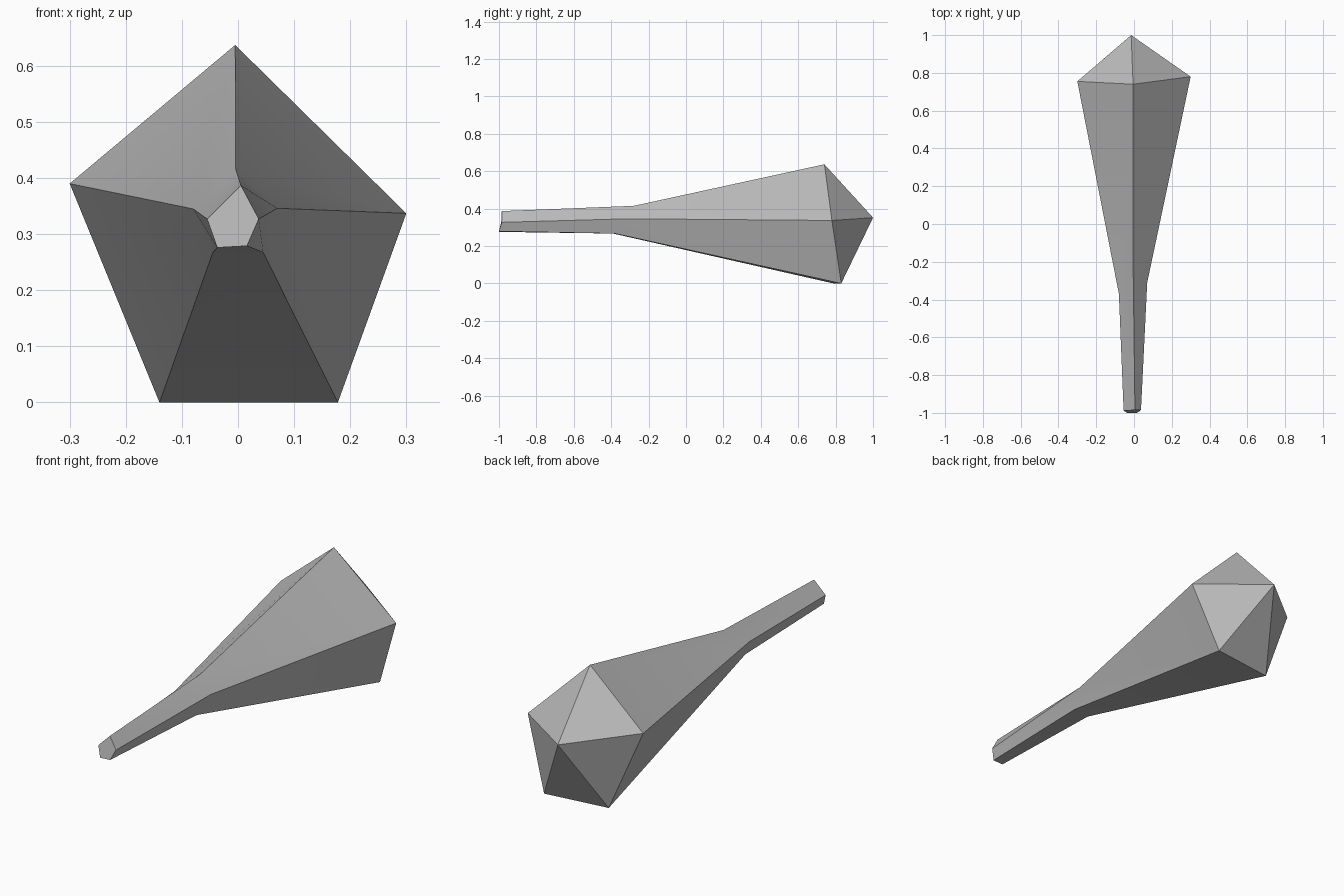
import bpy
import bmesh
import math

cube = bpy.data.objects.get("Cube")
if cube:
    bpy.data.objects.remove(cube, do_unlink=True)

# Plain grey for the whole club
grey = bpy.data.materials.new("plain grey")
grey.use_nodes = True
colour = (0.5, 0.5, 0.5, 1)
grey.diffuse_color = colour
grey.node_tree.nodes["Principled BSDF"].inputs["Base Color"].default_value = colour

# Uneven five-sided cross-sections: top, left, lower left, lower right, right
tip = [(0.005, -0.985, 0.387), (0.037, -0.985, 0.327), (0.016, -1, 0.279),
       (-0.037, -1, 0.276), (-0.055, -0.988, 0.327)]
neck = [(-0.004, -0.28, 0.415), (0.07, -0.31, 0.346), (0.045, -0.38, 0.267),
        (-0.045, -0.39, 0.267), (-0.08, -0.37, 0.345)]
head = [(-0.005, 0.74, 0.637), (0.3, 0.78, 0.337), (0.178, 0.83, 0),
        (-0.14, 0.79, 0), (-0.3, 0.755, 0.39)]
point = (-0.015, 1, 0.352)

bm = bmesh.new()
rings = [[bm.verts.new(p) for p in ring] for ring in (tip, neck, head)]
apex = bm.verts.new(point)
bm.faces.new(rings[0])

# Handle and flared head, then the pointed end
for i in range(5):
    j = (i + 1) % 5
    for a, b in zip(rings, rings[1:]):
        bm.faces.new((a[i], a[j], b[j], b[i]))
    bm.faces.new((rings[-1][i], rings[-1][j], apex))
bmesh.ops.recalc_face_normals(bm, faces=bm.faces)

mesh = bpy.data.meshes.new("club")
bm.to_mesh(mesh)
bm.free()
mesh.materials.append(grey)
club = bpy.data.objects.new("club", mesh)
bpy.context.collection.objects.link(club)

# Smooth the bend at the neck but keep the long edges crisp
bpy.ops.object.select_all(action="DESELECT")
club.select_set(True)
bpy.context.view_layer.objects.active = club
bpy.ops.object.shade_smooth_by_angle(angle=math.radians(30))
